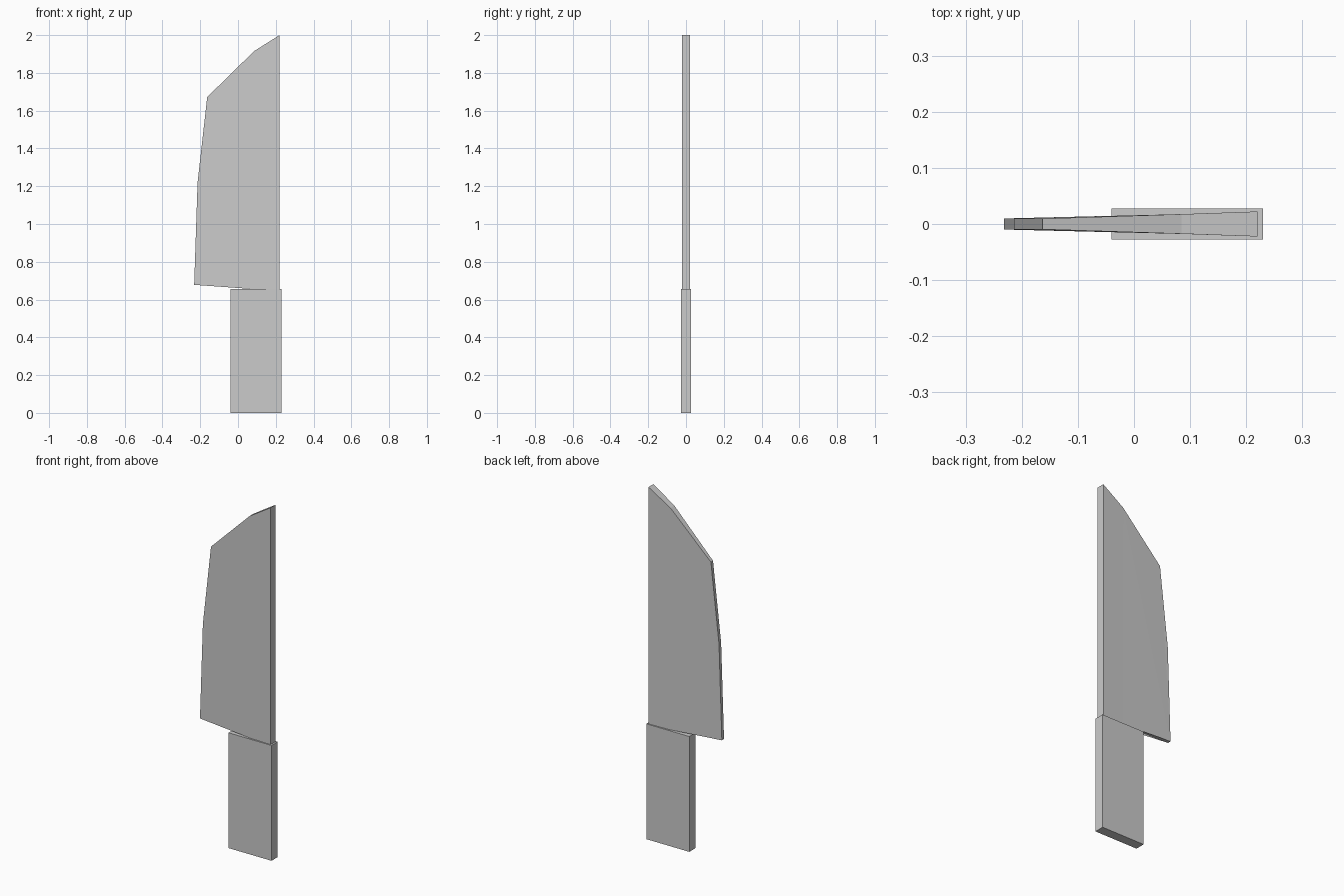
import bpy, bmesh

if "Cube" in bpy.data.objects:
    bpy.data.objects.remove(bpy.data.objects["Cube"])

# Blade outline: x, z, half thickness (thin cutting edge, thick spine)
OUTLINE = [
    (-0.232, 0.678, 0.0098), (0.09, 0.678, 0.0178), (0.09, 0.655, 0.0178),
    (0.22, 0.655, 0.0223), (0.22, 2.0, 0.0223), (0.085, 1.915, 0.0175),
    (-0.163, 1.672, 0.0095), (-0.214, 1.22, 0.0095),
]


def finish(bm, name):
    bmesh.ops.recalc_face_normals(bm, faces=bm.faces[:])
    mesh = bpy.data.meshes.new(name)
    bm.to_mesh(mesh)
    bm.free()
    obj = bpy.data.objects.new(name, mesh)
    bpy.context.collection.objects.link(obj)
    return obj


# Tapered blade: two side faces joined by a rim
bm = bmesh.new()
front = [bm.verts.new((x, -t, z)) for x, z, t in OUTLINE]
back = [bm.verts.new((x, t, z)) for x, z, t in OUTLINE]
sides = [bm.faces.new(front), bm.faces.new(back[::-1])]
n = len(OUTLINE)
for i in range(n):
    j = (i + 1) % n
    bm.faces.new((front[i], back[i], back[j], front[j]))
bmesh.ops.triangulate(bm, faces=sides)
finish(bm, "blade")

# Plain block handle
bm = bmesh.new()
bmesh.ops.create_cube(bm, size=1)
for v in bm.verts:
    v.co.x = 0.095 + v.co.x * 0.27
    v.co.y *= 0.0555
    v.co.z = (v.co.z + 0.5) * 0.655
finish(bm, "handle")
